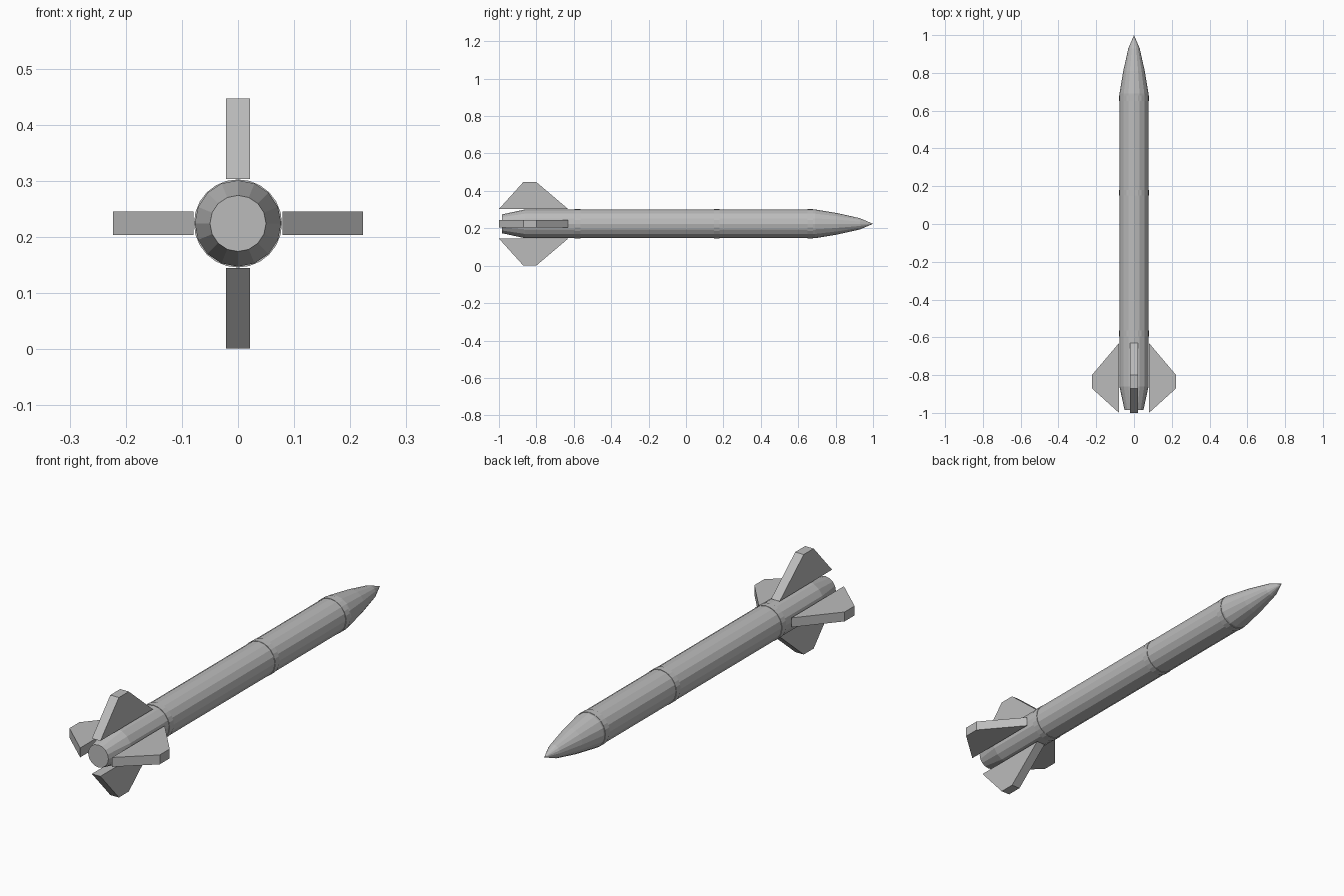
import bpy, bmesh, math
from mathutils import Matrix, Vector

if "Cube" in bpy.data.objects:
    bpy.data.objects.remove(bpy.data.objects["Cube"])

CZ = 0.224  # height of the rocket axis

grey = bpy.data.materials.new("light_grey")
grey.diffuse_color = (0.5, 0.5, 0.5, 1)
grey.use_nodes = True
grey.node_tree.nodes["Principled BSDF"].inputs["Base Color"].default_value = grey.diffuse_color


def finish(name, bm):
    bmesh.ops.recalc_face_normals(bm, faces=bm.faces)
    mesh = bpy.data.meshes.new(name)
    bm.to_mesh(mesh)
    bm.free()
    mesh.materials.append(grey)
    obj = bpy.data.objects.new(name, mesh)
    bpy.context.collection.objects.link(obj)
    return obj


def lathe(name, profile, sides):
    """Revolve (y, radius) points around the rocket axis; radius 0 is a tip."""
    bm = bmesh.new()
    rings = []
    for y, r in profile:
        count = sides if r > 0 else 1
        rings.append([bm.verts.new((r * math.cos(math.tau * i / sides), y,
                                    CZ + r * math.sin(math.tau * i / sides)))
                      for i in range(count)])
    for a, b in zip(rings, rings[1:]):
        for i in range(sides):
            j = (i + 1) % sides
            if len(b) == 1:
                bm.faces.new((a[i], a[j], b[0]))
            else:
                bm.faces.new((a[i], a[j], b[j], b[i]))
    for ring in (rings[0], rings[-1]):
        if len(ring) > 1:
            bm.faces.new(ring)
    return finish(name, bm)


# Body with tapered tail and pointed nose
lathe("rocket_body", [(-0.985, 0.05), (-0.86, 0.077), (0.69, 0.077),
                      (0.81, 0.057), (0.93, 0.03), (1.0, 0)], 16)

# Thin joint bands
for name, y in (("rear_band", -0.58), ("middle_band", 0.165), ("nose_band", 0.665)):
    lathe(name, [(y - 0.015, 0.0785), (y + 0.015, 0.0785)], 24)

# Four tail fins
outline = [(-1.0, 0.079), (-0.63, 0.079), (-0.80, 0.223), (-0.87, 0.223)]
for k, name in enumerate(("top_fin", "right_fin", "bottom_fin", "left_fin")):
    bm = bmesh.new()
    face = bm.faces.new([bm.verts.new((-0.021, y, r)) for y, r in outline])
    ext = bmesh.ops.extrude_face_region(bm, geom=[face])["geom"]
    bmesh.ops.translate(bm, vec=(0.042, 0, 0),
                        verts=[v for v in ext if isinstance(v, bmesh.types.BMVert)])
    bm.transform(Matrix.Translation(Vector((0, 0, CZ))) @ Matrix.Rotation(k * math.pi / 2, 4, 'Y'))
    finish(name, bm)
